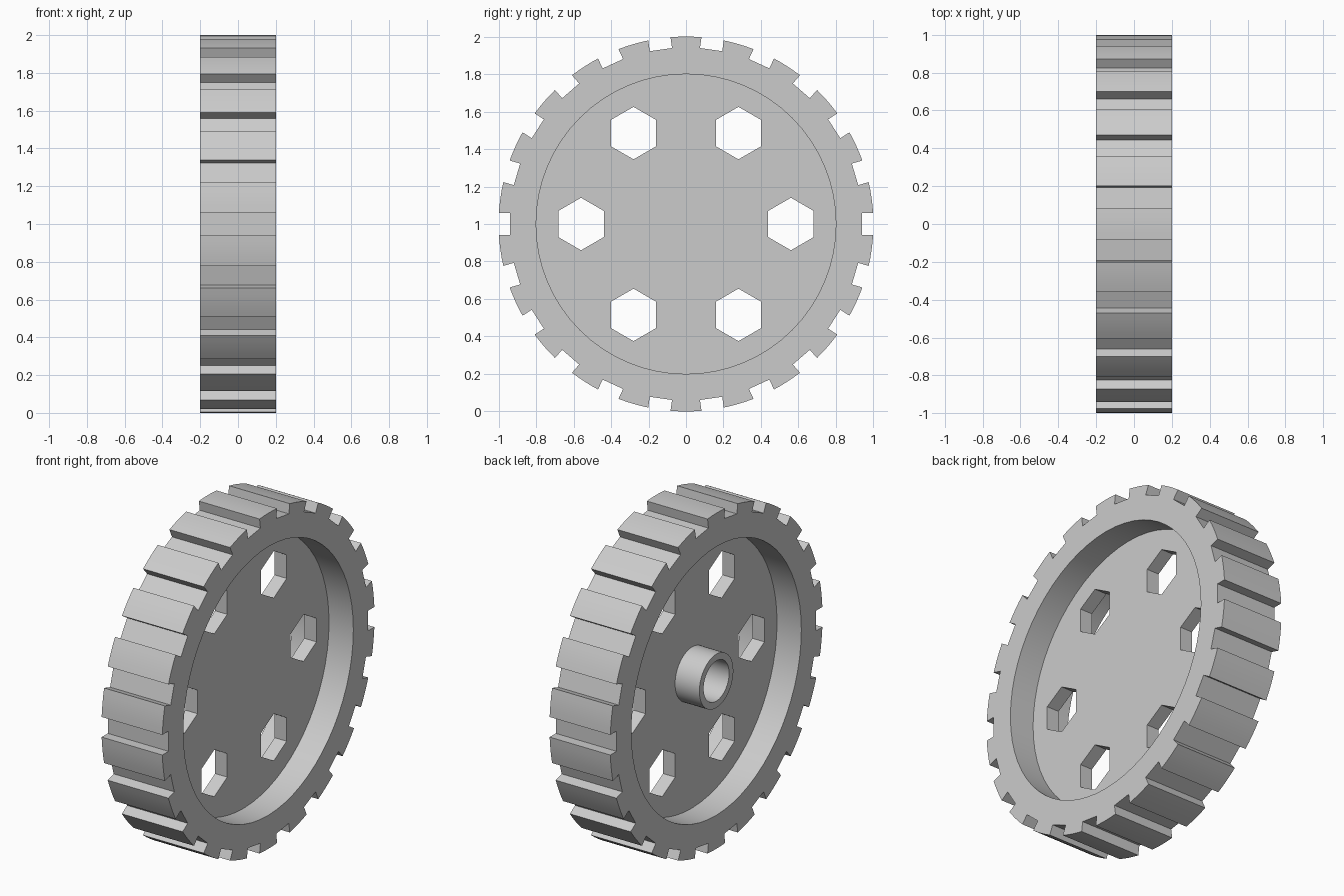
import bpy
import bmesh
from math import sin, cos, pi, radians, sqrt, asin
from mathutils import Vector

cube = bpy.data.objects.get("Cube")
if cube:
    bpy.data.objects.remove(cube, do_unlink=True)

# Main dimensions
CENTRE_Z = 1.0
TREADS = 22
HOLES = 6
OUTER_R, GROOVE_R, GROOVE_HALF = 1.0, 0.94, 0.06
RIM_INNER_R = 0.8
RIM_HALF, WEB_HALF = 0.2, 0.04

grey = bpy.data.materials.new("plain_grey")
grey.use_nodes = True
colour = (0.6, 0.6, 0.6, 1.0)
grey.diffuse_color = colour
grey.node_tree.nodes["Principled BSDF"].inputs["Base Color"].default_value = colour


def ring(radius, count, centre=(0, 0), turn=0.0):
    """Regular polygon or circle in the wheel plane."""
    return [(centre[0] + radius * cos(turn + 2 * pi * i / count),
             centre[1] + radius * sin(turn + 2 * pi * i / count))
            for i in range(count)]


def tread_outline():
    """Outer profile: straight-sided grooves between arched tread blocks."""
    points = []
    step = 2 * pi / TREADS
    edge = asin(GROOVE_HALF / OUTER_R)
    floor_r = sqrt(GROOVE_R ** 2 + GROOVE_HALF ** 2)
    floor_a = asin(GROOVE_HALF / floor_r)
    for i in range(TREADS):
        a = i * step
        polar = [(floor_r, a - floor_a), (floor_r, a + floor_a)]
        span = step - 2 * edge
        polar += [(OUTER_R, a + edge + span * k / 4) for k in range(5)]
        points += [(r * cos(t), r * sin(t)) for r, t in polar]
    return points


def plate(name, loops, x0, x1):
    """Fill the outline (with holes) and extrude it along the axle."""
    bm = bmesh.new()
    edges = []
    for loop in loops:
        verts = [bm.verts.new((x0, y, z + CENTRE_Z)) for y, z in loop]
        for a, b in zip(verts, verts[1:] + verts[:1]):
            edges.append(bm.edges.new((a, b)))
    bmesh.ops.triangle_fill(bm, use_beauty=True, edges=edges, normal=(1, 0, 0))
    out = bmesh.ops.extrude_face_region(bm, geom=bm.faces[:], use_keep_orig=True)
    moved = [g for g in out["geom"] if isinstance(g, bmesh.types.BMVert)]
    bmesh.ops.translate(bm, verts=moved, vec=Vector((x1 - x0, 0, 0)))
    bmesh.ops.recalc_face_normals(bm, faces=bm.faces[:])
    mesh = bpy.data.meshes.new(name)
    bm.to_mesh(mesh)
    bm.free()
    mesh.materials.append(grey)
    obj = bpy.data.objects.new(name, mesh)
    bpy.context.collection.objects.link(obj)
    bpy.ops.object.select_all(action="DESELECT")
    obj.select_set(True)
    bpy.context.view_layer.objects.active = obj
    bpy.ops.object.shade_smooth_by_angle(angle=radians(20))
    return obj


# Rim with tread blocks
plate("treaded_rim", [tread_outline(), ring(RIM_INNER_R, 64)], -RIM_HALF, RIM_HALF)

# Web with six hexagonal holes, seated slightly into the rim
holes = [ring(0.14, 6, (0.56 * cos(i * 2 * pi / HOLES), 0.56 * sin(i * 2 * pi / HOLES)), pi / 2)
         for i in range(HOLES)]
plate("web_disc", [ring(RIM_INNER_R + 0.01, 64)] + holes, -WEB_HALF, WEB_HALF)

# Hollow hub on one side only, flush with the rim
plate("hub_sleeve", [ring(0.16, 48), ring(0.12, 48)], -RIM_HALF, -WEB_HALF + 0.01)
